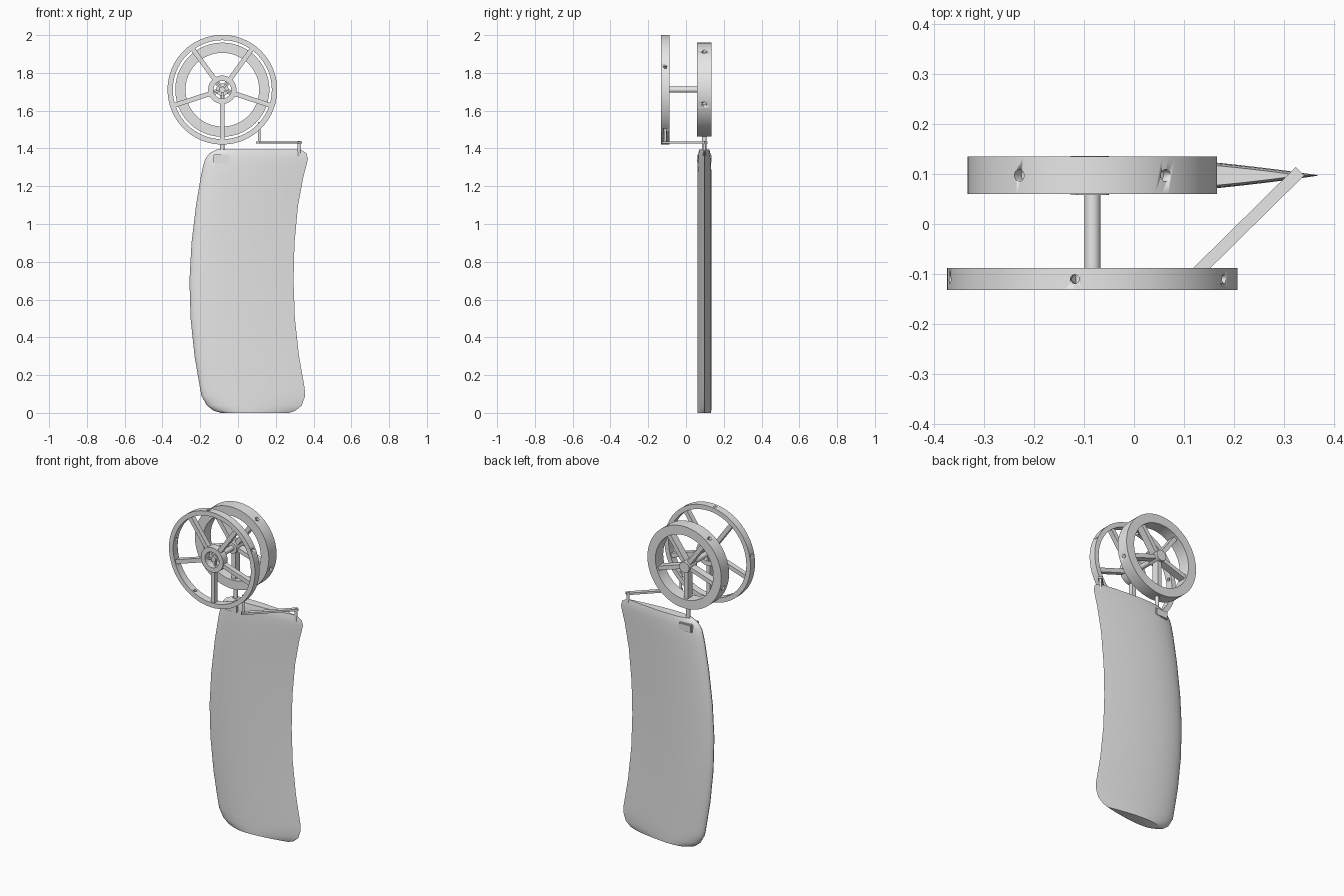
import bpy, bmesh
from math import sin, cos, pi, radians, sqrt
from mathutils import Matrix, Vector

cube = bpy.data.objects.get("Cube")
if cube:
    bpy.data.objects.remove(cube, do_unlink=True)

grey = bpy.data.materials.new("light grey")
grey.use_nodes = True
grey.diffuse_color = (0.8, 0.8, 0.8, 1)
grey.node_tree.nodes["Principled BSDF"].inputs["Base Color"].default_value = (0.8, 0.8, 0.8, 1)

WX, WZ = -0.083, 1.711      # wheel axis
BY = 0.097                  # blade and rear wheel centre plane
FY = -0.11                  # front wheel centre plane


def finish(name, bm, angle=35):
    bmesh.ops.recalc_face_normals(bm, faces=bm.faces)
    mesh = bpy.data.meshes.new(name)
    bm.to_mesh(mesh)
    bm.free()
    mesh.materials.append(grey)
    ob = bpy.data.objects.new(name, mesh)
    bpy.context.collection.objects.link(ob)
    bpy.ops.object.select_all(action='DESELECT')
    ob.select_set(True)
    bpy.context.view_layer.objects.active = ob
    bpy.ops.object.shade_smooth_by_angle(angle=radians(angle))
    return ob


def add_rod(bm, a, b, r, n=24):
    a, b = Vector(a), Vector(b)
    d = b - a
    m = Matrix.Translation((a + b) / 2) @ d.to_track_quat('Z', 'Y').to_matrix().to_4x4()
    bmesh.ops.create_cone(bm, cap_ends=True, segments=n, radius1=r, radius2=r,
                          depth=d.length, matrix=m)


def rod(name, a, b, r):
    bm = bmesh.new()
    add_rod(bm, a, b, r)
    return finish(name, bm)


def add_box(bm, size, matrix):
    bmesh.ops.create_cube(bm, size=1, matrix=matrix @ Matrix.Diagonal((*size, 1)))


def ring(name, r_in, r_out, y, depth, n=96):
    bm = bmesh.new()
    h = depth / 2
    profile = [(r_in, -h), (r_out, -h), (r_out, h), (r_in, h)]
    loops = []
    for i in range(n):
        a = 2 * pi * i / n
        loops.append([bm.verts.new((WX + r * cos(a), y + dy, WZ + r * sin(a))) for r, dy in profile])
    for i in range(n):
        p, q = loops[i], loops[(i + 1) % n]
        for j in range(4):
            k = (j + 1) % 4
            bm.faces.new((p[j], p[k], q[k], q[j]))
    return finish(name, bm)


def spokes(name, r0, r1, y, width, depth):
    bm = bmesh.new()
    for i in range(5):
        turn = Matrix.Rotation(radians(90 + 72 * i), 4, 'Y')
        add_box(bm, (r1 - r0, depth, width), Matrix.Translation((WX, y, WZ)) @ turn
                @ Matrix.Translation(((r0 + r1) / 2, 0, 0)))
    return finish(name, bm)


def drill(rim, y, start, r0, r1, radius):
    # five radial holes in a rim
    bm = bmesh.new()
    for i in range(5):
        a = radians(start + 72 * i)
        add_rod(bm, (WX + r0 * cos(a), y, WZ + r0 * sin(a)),
                (WX + r1 * cos(a), y, WZ + r1 * sin(a)), radius, 16)
    cutter = finish("hole_cutter", bm)
    cutter.hide_render = True
    mod = rim.modifiers.new("holes", 'BOOLEAN')
    mod.operation, mod.solver, mod.object = 'DIFFERENCE', 'EXACT', cutter
    bpy.context.view_layer.objects.active = rim
    bpy.ops.object.modifier_apply(modifier=mod.name)
    bpy.data.objects.remove(cutter, do_unlink=True)


# Front wheel
front_rim = ring("front_wheel_rim", 0.262, 0.29, FY, 0.044)
drill(front_rim, FY, 25, 0.24, 0.31, 0.009)
spokes("front_wheel_spokes", 0.07, 0.268, FY, 0.025, 0.03)
ring("front_wheel_hub", 0.047, 0.075, FY, 0.044, 48)
spokes("front_hub_spokes", 0.01, 0.052, FY + 0.01, 0.01, 0.015)

# Rear wheel
rear_rim = ring("rear_wheel_rim", 0.195, 0.249, BY, 0.075)
drill(rear_rim, BY, 54, 0.225, 0.27, 0.012)
spokes("rear_wheel_spokes", 0.02, 0.2, BY, 0.025, 0.045)
rod("rear_wheel_hub", (WX, BY - 0.039, WZ), (WX, BY + 0.039, WZ), 0.033)
rod("axle", (WX, FY - 0.01, WZ), (WX, BY, WZ), 0.016)

# Blade: symmetric foil sections following curved edges (z, front edge, rear edge, thickness)
sections = [(0, -0.09, 0.27, 0.95), (0.012, -0.13, 0.305, 0.98), (0.04, -0.165, 0.338, 1),
            (0.09, -0.193, 0.355, 1), (0.13, -0.201, 0.353, 1), (0.3, -0.23, 0.323, 1),
            (0.5, -0.251, 0.301, 1), (0.7, -0.257, 0.294, 1), (0.9, -0.246, 0.299, 1),
            (1.1, -0.222, 0.318, 1), (1.25, -0.197, 0.346, 1), (1.31, -0.184, 0.362, 0.97),
            (1.345, -0.173, 0.37, 0.92), (1.375, -0.15, 0.362, 0.85), (1.395, -0.11, 0.33, 0.72)]


def foil(t):
    # half thickness along the chord, peak about 1
    return 2 * 5 * (0.2969 * sqrt(t) - 0.126 * t - 0.3516 * t**2 + 0.2843 * t**3 - 0.1036 * t**4)


bm = bmesh.new()
N = 20
loops = []
for z, x0, x1, thick in sections:
    loop = []
    for i in range(2 * N):
        t = (1 + cos(pi * i / N)) / 2
        side = 0 if i in (0, N) else (1 if i < N else -1)
        loop.append(bm.verts.new((x0 + t * (x1 - x0), BY + side * 0.0375 * thick * foil(t), z)))
    loops.append(loop)
for p, q in zip(loops, loops[1:]):
    for i in range(2 * N):
        k = (i + 1) % (2 * N)
        bm.faces.new((p[i], p[k], q[k], q[i]))
bm.faces.new(loops[0])
bm.faces.new(loops[-1])
finish("blade", bm, 40)

# Blade stock and its clamp
rod("blade_stock", (WX, BY, 1.33), (WX, BY, 1.52), 0.012)
bm = bmesh.new()
add_box(bm, (0.085, 0.078, 0.048), Matrix.Translation((-0.088, BY, 1.345)))
bmesh.ops.bevel(bm, geom=bm.edges[:], offset=0.004, segments=2, affect='EDGES')
finish("stock_clamp", bm)

# Diagonal link with its two pins
PIN_A, PIN_B = Vector((0.113, FY, 1.431)), Vector((0.323, BY, 1.431))
span = PIN_B - PIN_A
bm = bmesh.new()
add_box(bm, (span.length + 0.024, 0.024, 0.012), Matrix.Translation((PIN_A + PIN_B) / 2)
        @ span.to_track_quat('X', 'Z').to_matrix().to_4x4())
finish("link_bar", bm)
rod("front_link_pin", PIN_A, PIN_A + Vector((0, 0, 0.11)), 0.007)
rod("rear_link_pin", (PIN_B.x, PIN_B.y, 1.36), PIN_B + Vector((0, 0, 0.008)), 0.008)
